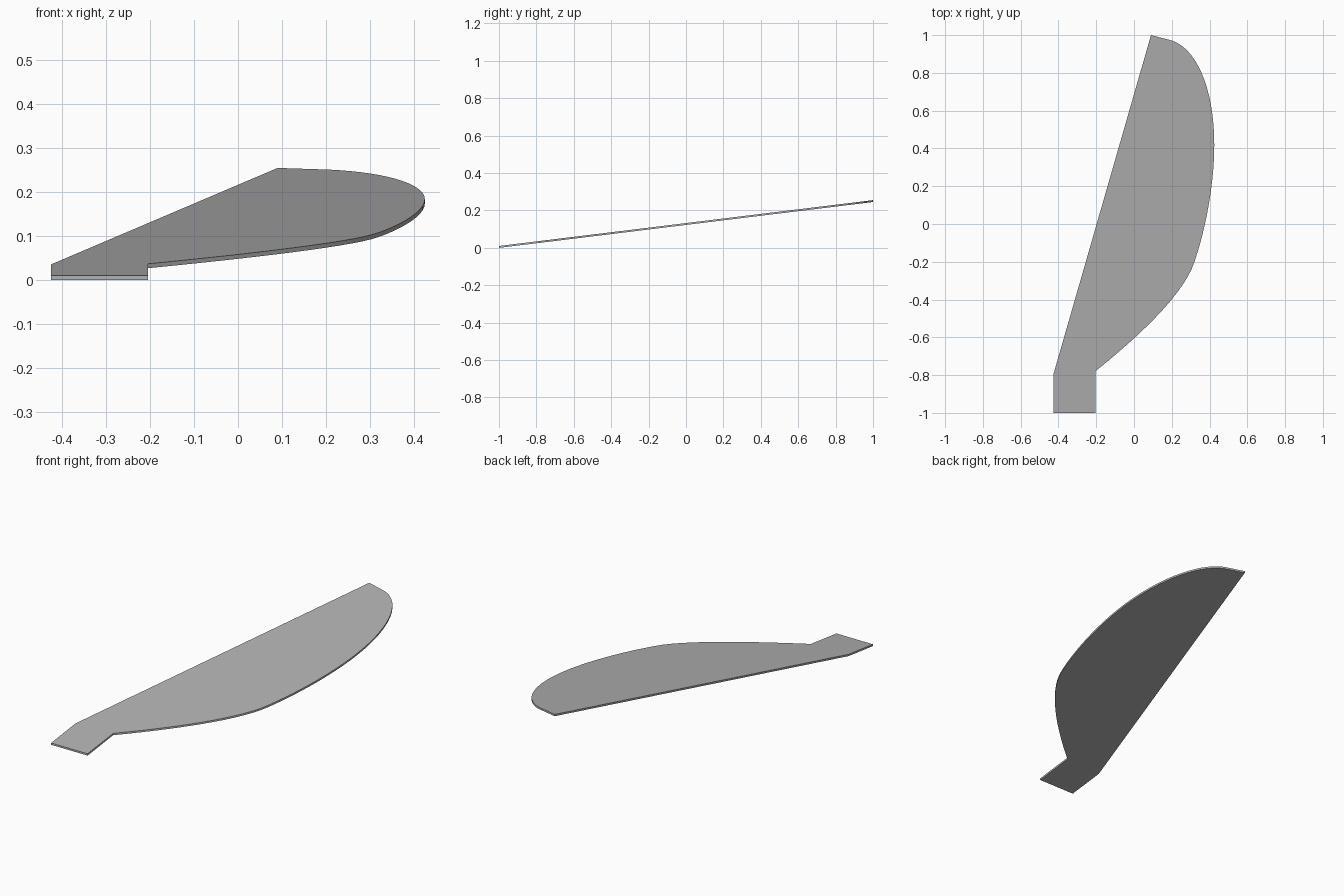
import bpy, bmesh, math
from mathutils import Vector
from mathutils.geometry import interpolate_bezier

cube = bpy.data.objects.get("Cube")
if cube:
    bpy.data.objects.remove(cube, do_unlink=True)

THICKNESS = 0.01
SLOPE = 0.1225

grey = bpy.data.materials.new("plain grey")
grey.use_nodes = True
colour = (0.45, 0.45, 0.45, 1)
grey.diffuse_color = colour
grey.node_tree.nodes["Principled BSDF"].inputs["Base Color"].default_value = colour

# Curved edge: three joined bezier segments from the tab to the tip
bezier = [(-0.205, -0.78), (-0.03, -0.64), (0.26, -0.39), (0.32, -0.2),
          (0.375, -0.04), (0.425, 0.2), (0.425, 0.42),
          (0.425, 0.7), (0.34, 0.92), (0.205, 0.97)]
edge = []
for i in range(0, len(bezier) - 1, 3):
    points = [Vector((*p, 0)) for p in bezier[i:i + 4]]
    edge += interpolate_bezier(*points, 16)[(1 if i else 0):]

# Square tab, curved edge, short tip and long straight edge
outline = [(-0.425, -1), (-0.205, -1)]
outline += [(p.x, p.y) for p in edge]
outline += [(0.09, 1), (-0.425, -0.79)]

# Thin plate rising evenly towards the back
bm = bmesh.new()
base = bm.faces.new([bm.verts.new((x, y, SLOPE * (y + 1))) for x, y in outline])
result = bmesh.ops.extrude_face_region(bm, geom=[base], use_keep_orig=True)
top = [v for v in result["geom"] if isinstance(v, bmesh.types.BMVert)]
bmesh.ops.translate(bm, verts=top, vec=(0, 0, THICKNESS))
bmesh.ops.recalc_face_normals(bm, faces=bm.faces)
mesh = bpy.data.meshes.new("blade_plate")
bm.to_mesh(mesh)
bm.free()
mesh.materials.append(grey)

plate = bpy.data.objects.new("blade_plate", mesh)
bpy.context.collection.objects.link(plate)
bpy.context.view_layer.objects.active = plate
plate.select_set(True)
bpy.ops.object.shade_smooth_by_angle(angle=math.radians(20))
